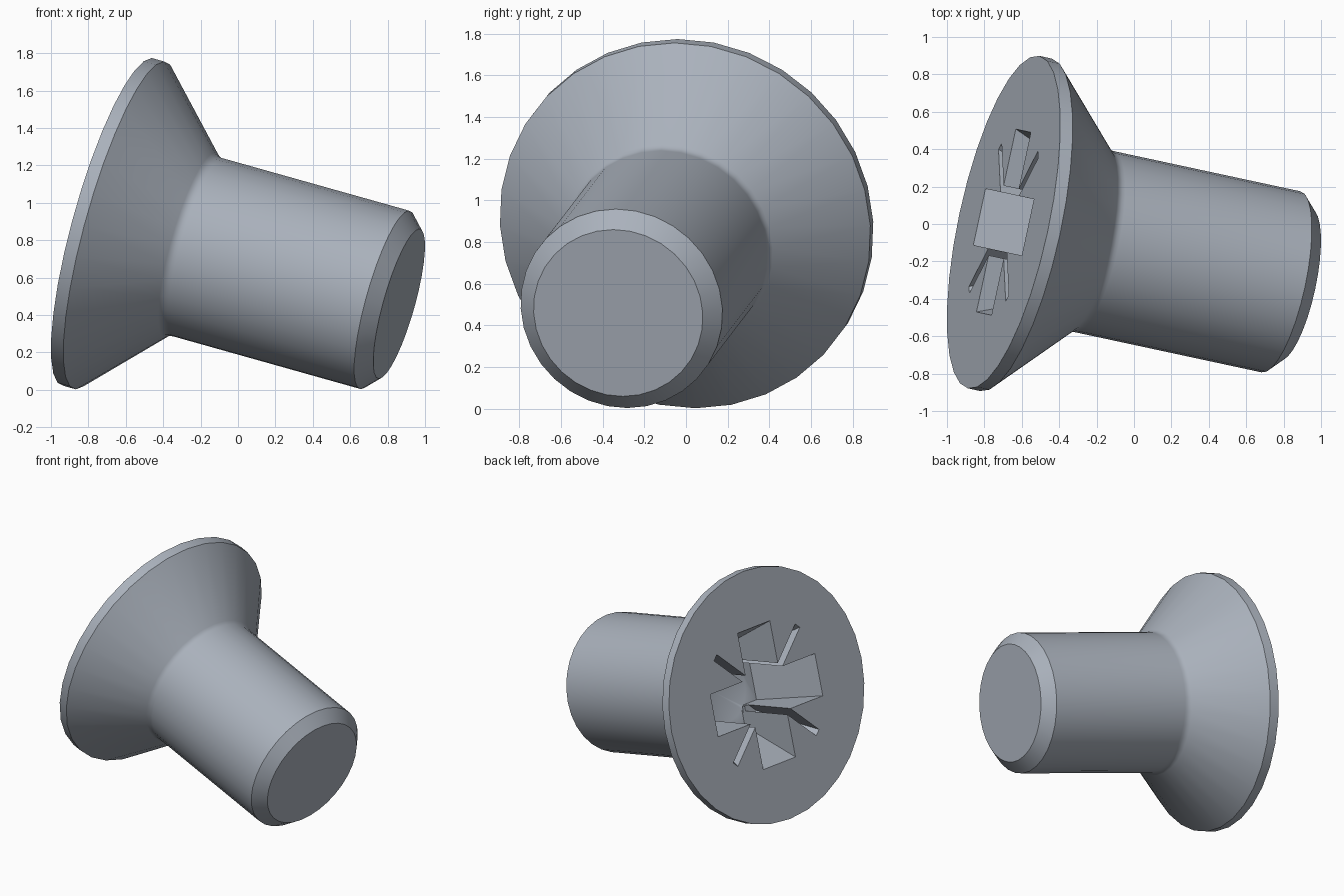
import bpy, bmesh, math
from mathutils import Matrix, Vector

cube = bpy.data.objects.get("Cube")
if cube:
    bpy.data.objects.remove(cube, do_unlink=True)

# Screw frame: local z runs from the head face to the tip
axis = Vector((0.943, -0.203, -0.265)).normalized()
side = Vector((0.21, 0.978, 0.0))
side = (side - axis * side.dot(axis)).normalized()
up = axis.cross(side)
frame = Matrix((side, up, axis)).transposed().to_4x4()
frame.translation = (-0.697, 0.01, 0.898)

steel = bpy.data.materials.new("steel_grey")
steel.use_nodes = True
colour = (0.40, 0.44, 0.50, 1)
steel.diffuse_color = colour
steel.node_tree.nodes["Principled BSDF"].inputs["Base Color"].default_value = colour


def make_object(name, bm):
    bmesh.ops.recalc_face_normals(bm, faces=bm.faces)
    mesh = bpy.data.meshes.new(name)
    bm.to_mesh(mesh)
    bm.free()
    mesh.materials.append(steel)
    obj = bpy.data.objects.new(name, mesh)
    bpy.context.collection.objects.link(obj)
    return obj


def lathe(name, profile, steps):
    """Turn (radius, depth) points around local z."""
    bm = bmesh.new()
    verts = [bm.verts.new((r, 0, z)) for r, z in profile]
    edges = [bm.edges.new(pair) for pair in zip(verts, verts[1:])]
    bmesh.ops.spin(bm, geom=verts + edges, axis=(0, 0, 1), cent=(0, 0, 0),
                   steps=steps, angle=math.tau, use_duplicate=False)
    bmesh.ops.remove_doubles(bm, verts=bm.verts, dist=0.0005)
    return make_object(name, bm)


def slot(name, reach, taper, width, depth, angle):
    """Bar through the centre whose ends slope inwards with depth."""
    top = -0.05
    bm = bmesh.new()
    bmesh.ops.create_cube(bm, size=2)
    for v in bm.verts:
        z = top if v.co.z < 0 else depth
        v.co = (v.co.x * (reach - taper * z), v.co.y * width / 2, z)
    bmesh.ops.rotate(bm, verts=bm.verts, matrix=Matrix.Rotation(angle, 3, "Z"))
    return make_object(name, bm)


# Head, shank and chamfered tip as one turned body, with a small fillet under the head
body = lathe("screw_body", [
    (0, 0), (0.909, 0), (0.909, 0.07), (0.512, 0.467), (0.502, 0.48),
    (0.496, 0.498), (0.495, 0.515), (0.495, 1.573), (0.415, 1.653), (0, 1.653)], 32)

# Drive recess: four wings, four thin ribs and a conical bottom
cutters = [
    slot("wing_slot", 0.5, 0.4, 0.31, 0.49, 0),
    slot("wing_slot", 0.5, 0.4, 0.308, 0.487, math.pi / 2),
    slot("rib_slot", 0.555, 0.5, 0.05, 0.45, math.pi / 4),
    slot("rib_slot", 0.555, 0.5, 0.05, 0.447, -math.pi / 4),
    lathe("recess_cone", [(0, 0.475), (0.26, 0.475), (0, 0.6)], 32),
]
bpy.context.view_layer.objects.active = body
body.select_set(True)
for cutter in cutters:
    cutter.hide_render = True
    mod = body.modifiers.new("recess", "BOOLEAN")
    mod.operation = "DIFFERENCE"
    mod.solver = "EXACT"
    mod.object = cutter
    bpy.ops.object.modifier_apply(modifier=mod.name)
    bpy.data.objects.remove(cutter, do_unlink=True)

# Smooth turned surfaces, crisp machined edges
bpy.ops.object.shade_smooth_by_angle(angle=math.radians(30))
body.matrix_world = frame
